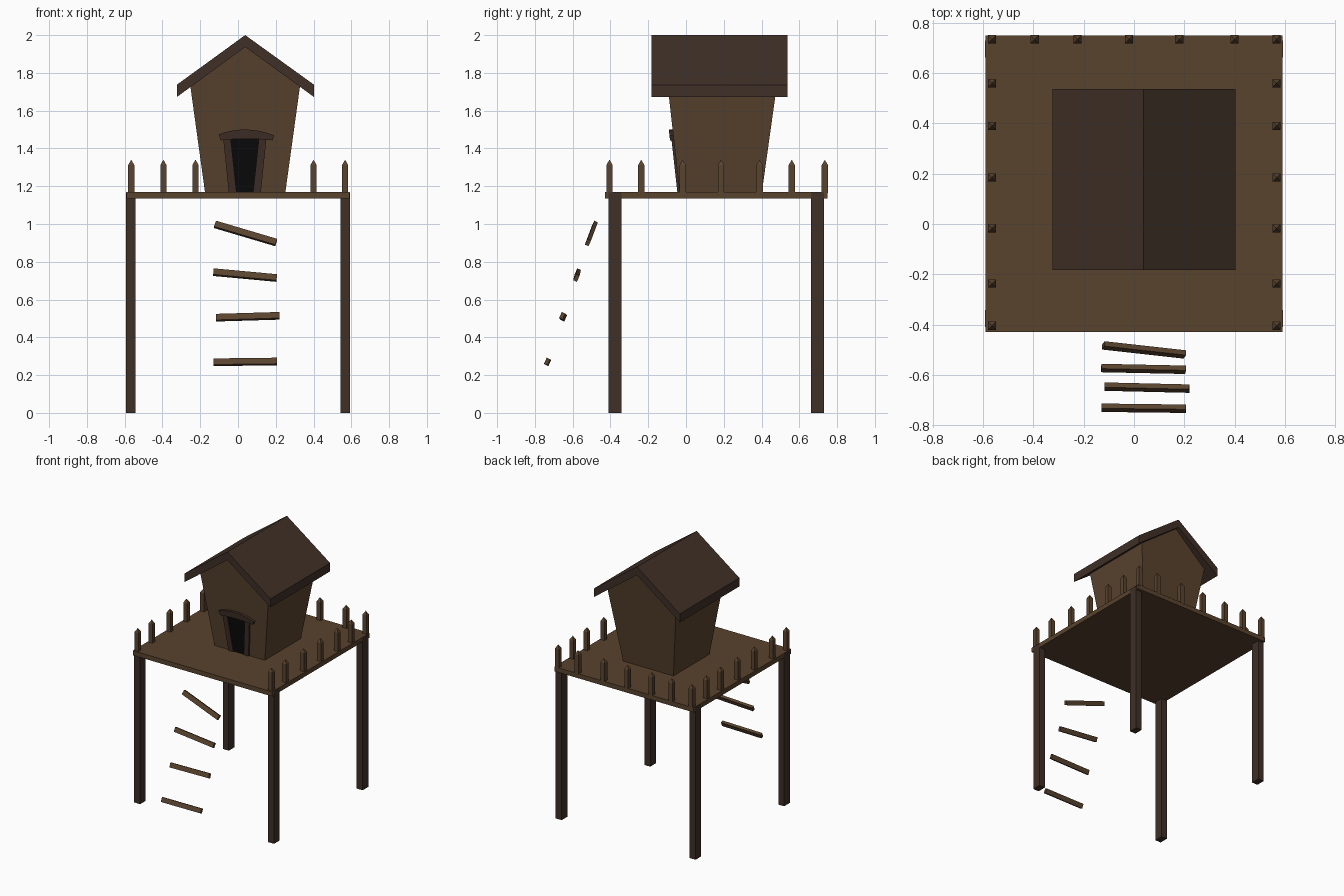
import bpy, bmesh, math
from mathutils import Vector, Matrix

if "Cube" in bpy.data.objects:
    bpy.data.objects.remove(bpy.data.objects["Cube"])


def material(name, rgb):
    m = bpy.data.materials.new(name)
    m.diffuse_color = (*rgb, 1)
    m.use_nodes = True
    m.node_tree.nodes["Principled BSDF"].inputs["Base Color"].default_value = m.diffuse_color
    return m


WOOD = material("brown_wood", (0.100, 0.056, 0.027))
DARK = material("dark_wood", (0.050, 0.029, 0.020))
BLACK = material("doorway_black", (0.003, 0.003, 0.003))


def finish(bm, name, mat):
    bmesh.ops.recalc_face_normals(bm, faces=bm.faces)
    me = bpy.data.meshes.new(name)
    bm.to_mesh(me)
    bm.free()
    me.materials.append(mat)
    ob = bpy.data.objects.new(name, me)
    bpy.context.collection.objects.link(ob)
    return ob


def box(name, mat, lo, hi):
    lo, hi = Vector(lo), Vector(hi)
    bm = bmesh.new()
    bmesh.ops.create_cube(bm, size=1, matrix=Matrix.Translation((lo + hi) / 2)
                          @ Matrix.Diagonal((*(hi - lo), 1)))
    return finish(bm, name, mat)


def prism(name, mat, profile, front, back):
    """Join an x-z profile placed on two planes y = front(z) and y = back(z)."""
    bm = bmesh.new()
    a = [bm.verts.new((x, front(z), z)) for x, z in profile]
    b = [bm.verts.new((x, back(z), z)) for x, z in profile]
    bm.faces.new(a)
    bm.faces.new(b[::-1])
    n = len(profile)
    for i in range(n):
        j = (i + 1) % n
        bm.faces.new((a[i], b[i], b[j], a[j]))
    return finish(bm, name, mat)


DECK = 1.17
CX = 0.038  # centre line of the house

# Platform and legs
box("platform", WOOD, (-0.59, -0.43, 1.135), (0.59, 0.75, DECK))
for sx in (-1, 1):
    for y in (-0.41, 0.662):
        x0, x1 = sorted((sx * 0.592, sx * 0.542))
        box("leg", DARK, (x0, y, 0), (x1, y + 0.068, DECK - 0.002))


# Fence pickets with pyramid tips
def picket(x, y):
    bm = bmesh.new()
    r = 0.0165
    rings = [[bm.verts.new((x + r * i, y + r * j, z))
              for i, j in ((-1, -1), (1, -1), (1, 1), (-1, 1))]
             for z in (DECK - 0.005, 1.312)]
    tip = bm.verts.new((x, y, 1.34))
    bm.faces.new(rings[0])
    for i in range(4):
        j = (i + 1) % 4
        bm.faces.new((rings[0][i], rings[0][j], rings[1][j], rings[1][i]))
        bm.faces.new((rings[1][i], rings[1][j], tip))
    finish(bm, "picket", WOOD)


for x in (-0.565, 0.567):
    for y in (-0.405, -0.237, -0.017, 0.185, 0.39, 0.56, 0.735):
        picket(x, y)
for x in (-0.395, -0.225, -0.02, 0.18, 0.40):
    picket(x, 0.735)


# House walls, leaning outwards to the top
def wall_front(z):
    return -0.034 - 0.112 * (z - DECK)


def wall_back(z):
    return 0.402 + 0.14 * (z - DECK)


prism("house_walls", WOOD,
      [(CX - 0.213, DECK), (CX + 0.213, DECK), (CX + 0.29, 1.728),
       (CX, 1.94), (CX - 0.29, 1.728)], wall_front, wall_back)

# Gabled roof with vertical eaves
prism("roof", DARK,
      [(CX - 0.362, 1.672), (CX - 0.362, 1.737), (CX, 2.0),
       (CX + 0.365, 1.737), (CX + 0.365, 1.672), (CX, 1.937)],
      lambda z: -0.183, lambda z: 0.538)


# Doorway, jambs and curved lintel, following the leaning wall
def off(d):
    return lambda z: wall_front(z) - d


D = 0.036
prism("doorway", BLACK, [(D - 0.047, DECK), (D + 0.047, DECK),
                         (D + 0.077, 1.45), (D - 0.077, 1.45)],
      off(0.003), off(-0.004))
for s in (-1, 1):
    prism("door_jamb", DARK,
          [(D + s * 0.085, DECK), (D + s * 0.044, DECK),
           (D + s * 0.074, 1.45), (D + s * 0.114, 1.45)],
          off(0.012), off(-0.005))

top, bottom = [], []
for i in range(9):
    t = i / 4 - 1
    top.append((0.045 + 0.147 * t, 1.472 + 0.028 * (1 - t * t) - 0.003 * t))
    bottom.append((0.045 + 0.137 * t, 1.443 + 0.008 * (1 - t * t)))
prism("door_lintel", DARK, bottom + top[::-1], off(0.020), off(-0.005))

# Floating steps, each given by its two end points
STEPS = [((-0.13, -0.731, 0.268), (0.207, -0.735, 0.272)),
         ((-0.117, -0.647, 0.504), (0.220, -0.655, 0.514)),
         ((-0.13, -0.573, 0.745), (0.205, -0.580, 0.714)),
         ((-0.122, -0.483, 0.998), (0.202, -0.519, 0.902))]
for a, b in STEPS:
    a, b = Vector(a), Vector(b)
    axis = (b - a).normalized()
    lean = Vector((0, math.sin(math.radians(24)), math.cos(math.radians(24))))
    up = (lean - axis * lean.dot(axis)).normalized()
    side = axis.cross(up)
    rot = Matrix((axis, side, up)).transposed().to_4x4()
    bm = bmesh.new()
    bmesh.ops.create_cube(bm, size=1, matrix=Matrix.Translation((a + b) / 2) @ rot
                          @ Matrix.Diagonal(((b - a).length, 0.021, 0.035, 1)))
    finish(bm, "ladder_step", WOOD)
